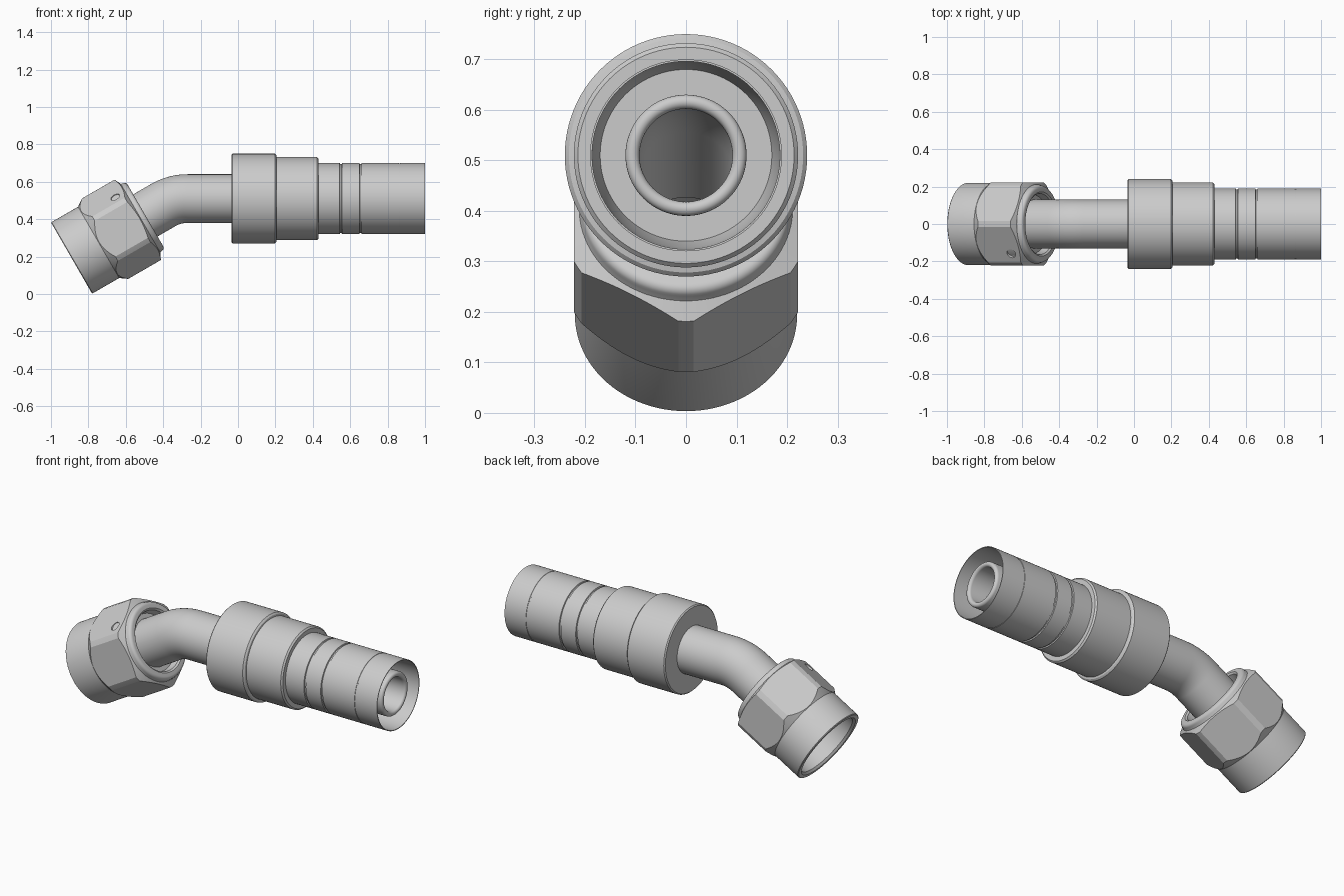
import bpy, bmesh
from math import sin, cos, tan, pi, radians
from mathutils import Vector

if "Cube" in bpy.data.objects:
    bpy.data.objects.remove(bpy.data.objects["Cube"])

SEG = 96
AXIS_Z = 0.51
BEND = radians(30)
NUT = Vector((-0.89, 0, 0.192))     # centre of the nut's open end


def axis(a):
    return Vector((cos(a), 0, sin(a)))


def side(a):
    return Vector((-sin(a), 0, cos(a)))


def smooth(ob, angle=28):
    bpy.ops.object.select_all(action='DESELECT')
    ob.select_set(True)
    bpy.context.view_layer.objects.active = ob
    bpy.ops.object.shade_smooth_by_angle(angle=radians(angle))


def sweep(name, rings, seg=SEG, closed=True, phase=0.0):
    """Skin a list of (centre, axis angle, radius) rings."""
    bm = bmesh.new()
    loops = []
    for c, a, r in rings:
        loops.append([bm.verts.new(c + r * (Vector((0, cos(t), 0)) + sin(t) * side(a)))
                      for t in (phase + 2 * pi * i / seg for i in range(seg))])
    n = len(loops)
    for k in range(n if closed else n - 1):
        A, B = loops[k], loops[(k + 1) % n]
        for i in range(seg):
            j = (i + 1) % seg
            bm.faces.new((A[i], A[j], B[j], B[i]))
    if not closed:
        bm.faces.new(loops[0])
        bm.faces.new(loops[-1])
    bmesh.ops.recalc_face_normals(bm, faces=bm.faces)
    me = bpy.data.meshes.new(name)
    bm.to_mesh(me)
    bm.free()
    ob = bpy.data.objects.new(name, me)
    bpy.context.collection.objects.link(ob)
    smooth(ob)
    return ob


def lathe(name, profile, origin=Vector((0, 0, AXIS_Z)), a=0.0, **kw):
    return sweep(name, [(origin + axis(a) * t, a, r) for t, r in profile], **kw)


def boolean(ob, cutter, op):
    m = ob.modifiers.new(op, 'BOOLEAN')
    m.operation, m.object, m.solver = op, cutter, 'EXACT'
    bpy.context.view_layer.objects.active = ob
    bpy.ops.object.modifier_apply(modifier=m.name)
    bpy.data.objects.remove(cutter)


# Bent tube with nipple end, through bore and flared seat inside the nut
corner = Vector((NUT.x + (AXIS_Z - NUT.z) / tan(BEND), 0, AXIS_Z))
R = 0.26
start = corner.x + R * tan(BEND / 2)
STEPS = 14


def bend(r):
    out = []
    for i in range(STEPS + 1):
        a = BEND * i / STEPS
        out.append((Vector((start - R * sin(a), 0, AXIS_Z - R + R * cos(a))), a, r))
    return out


def straight(pts):
    return [(Vector((x, 0, AXIS_Z)), 0, r) for x, r in pts]


def in_nut(pts):
    return [(NUT + axis(BEND) * t, BEND, r) for t, r in pts]


tip = [(0.968 + 0.014 * sin(pi * i / 8), 0.106 - 0.014 * cos(pi * i / 8)) for i in range(9)]
sweep("bent_tube", straight(tip + [(0.2, 0.12), (0.19, 0.13)]) + bend(0.13)
      + in_nut([(0.36, 0.13), (0.30, 0.184), (0.21, 0.184), (0.21, 0.172), (0.31, 0.092)])
      + bend(0.092)[::-1])

# Stepped collar
lathe("collar", [(-0.035, 0.12), (-0.035, 0.234), (-0.029, 0.24), (0.197, 0.24),
                 (0.205, 0.232), (0.207, 0.222), (0.422, 0.222), (0.43, 0.214),
                 (0.43, 0.12)])

# Thin crimp sleeve with shallow grooves
outer = [(0.42, 0.19)]
for g in (0.55, 0.655):
    outer += [(g - 0.006, 0.19), (g - 0.004, 0.184), (g + 0.004, 0.184), (g + 0.006, 0.19)]
outer += [(0.86, 0.19), (0.861, 0.1885), (0.866, 0.1885), (0.867, 0.19), (1.0, 0.19)]
lathe("crimp_sleeve", outer + [(1.0, 0.186), (0.5, 0.182), (0.45, 0.17), (0.45, 0.115), (0.42, 0.115)])

# Swivel nut body with rounded rear lip
lip = [(0.438 + 0.018 * sin(pi / 2 * i / 5), 0.19 + 0.018 * cos(pi / 2 * i / 5)) for i in range(6)]
lathe("nut_body", [(0, 0.196), (0, 0.216), (0.004, 0.22), (0.40, 0.22), (0.425, 0.212)]
      + lip + [(0.456, 0.172), (0.448, 0.163), (0.41, 0.155), (0.41, 0.125),
               (0.37, 0.125), (0.30, 0.186), (0.012, 0.186)], NUT, BEND)

# Hexagon of the nut: prism trimmed by a chamfered ring
hexagon = lathe("nut_hexagon", [(0.1, 0.222 / cos(pi / 6)), (0.5, 0.222 / cos(pi / 6))],
                NUT, BEND, seg=6, closed=False, phase=pi / 6)
trim = lathe("trim", [(0.165, 0.2), (0.165, 0.2185), (0.207, 0.248), (0.408, 0.248),
                      (0.426, 0.213), (0.426, 0.2)], NUT, BEND)
boolean(hexagon, trim, 'INTERSECT')

# Small round dimple on one flat
normal = Vector((0, -0.5, 0)) + side(BEND) * 0.866
spot = NUT + axis(BEND) * 0.365 + Vector((0, -0.158, 0)) + side(BEND) * 0.165
bpy.ops.mesh.primitive_cylinder_add(vertices=32, radius=0.026, depth=0.03, location=spot,
                                    rotation=normal.to_track_quat('Z', 'Y').to_euler())
boolean(hexagon, bpy.context.object, 'DIFFERENCE')
smooth(hexagon, 15)
